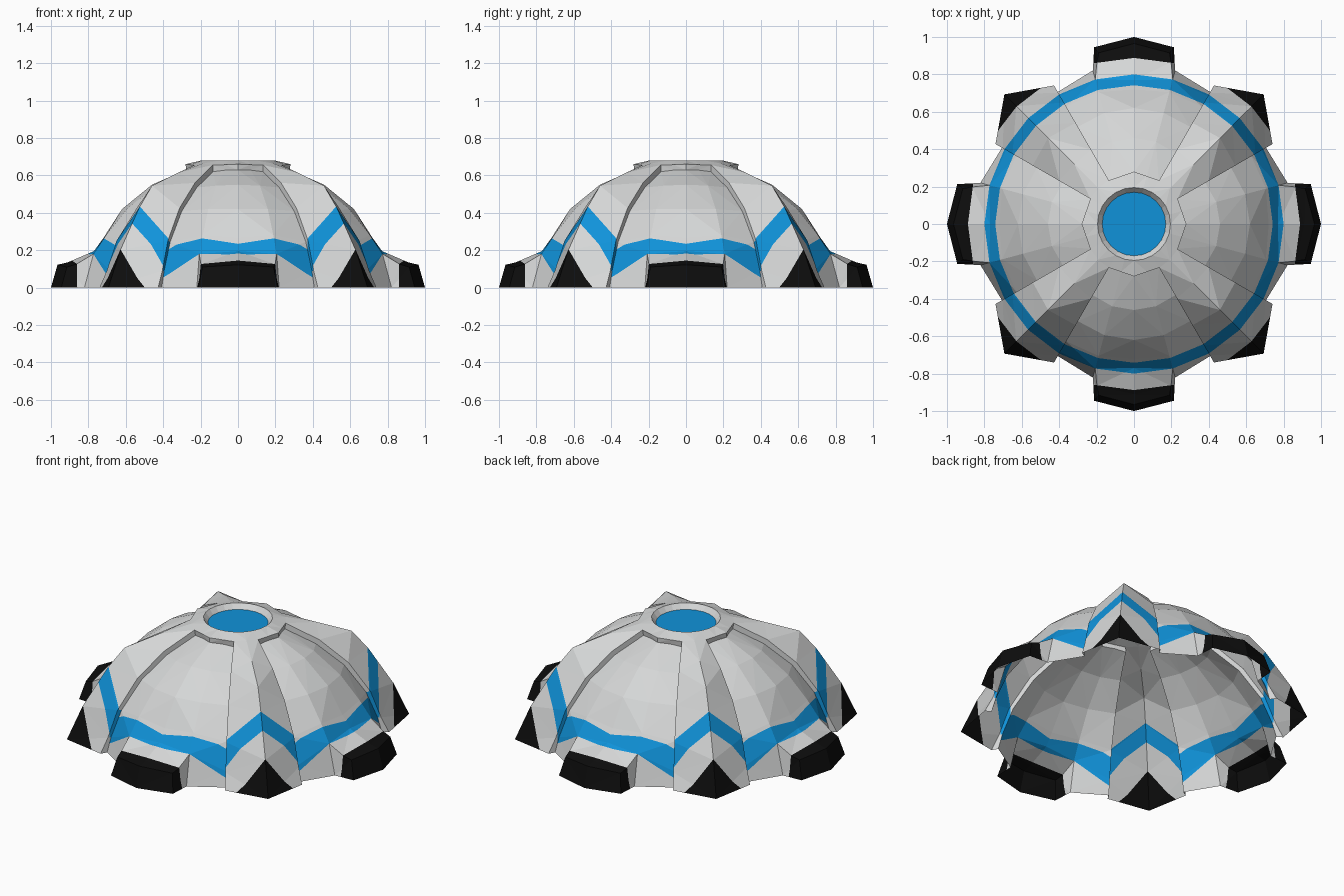
import bpy, bmesh, math
from mathutils import Vector, Matrix

if "Cube" in bpy.data.objects:
    bpy.data.objects.remove(bpy.data.objects["Cube"])

def material(name, rgb):
    m = bpy.data.materials.new(name)
    m.diffuse_color = (*rgb, 1)
    m.use_nodes = True
    m.node_tree.nodes["Principled BSDF"].inputs["Base Color"].default_value = m.diffuse_color
    return m

MATS = [material("pale_grey", (0.67, 0.68, 0.68)),
        material("bright_blue", (0.005, 0.29, 0.70)),
        material("black", (0.004, 0.004, 0.004))]
BLUE_IN, BLUE_OUT, BLACK_IN = 0.742, 0.80, 0.888

# Profiles (radius, height) from the rim up, keyed by direction in degrees
RIB_EDGE = [(.855, 0), (.81, .09), (.75, .25), (.625, .425), (.46, .56), (.27, .655)]
RIB_RIDGE = [(.98, 0), (.89, .2), (.745, .43), (.65, .545), (.45, .615), (.27, .662)]
PANEL = {60: [(.815, 0), (.79, .09), (.725, .245), (.60, .41), (.44, .535), (.265, .62)],
         75: [(.85, 0), (.80, .18), (.73, .28), (.615, .42), (.455, .545), (.26, .628)],
         90: [(.86, 0), (.77, .195), (.72, .265), (.62, .42), (.46, .55), (.278, .63)]}
COLLAR = {60: (.27, .655), 75: (.265, .657), 90: (.28, .66)}

def polar(deg, rz):
    a = math.radians(deg)
    return Vector((rz[0] * math.cos(a), rz[0] * math.sin(a), rz[1]))

def column(deg, profile):
    return [polar(deg, p) for p in profile]

def grid(cols):
    """Faces between neighbouring columns of points."""
    return [(a[i], b[i], b[i + 1], a[i + 1])
            for a, b in zip(cols, cols[1:]) for i in range(len(a) - 1)]

def mirrored(faces, axis_deg):
    """Add the reflection of the faces across a vertical plane."""
    n = polar(axis_deg + 90, (1, 0))
    return faces + [tuple(p - 2 * p.dot(n) * n for p in reversed(f)) for f in faces]

def paint(bm):
    """Cut the sheet along rings and colour faces by radius."""
    step = math.radians(15)
    def geom(faces):
        return list({e for f in faces for e in f.edges} | {v for f in faces for v in f.verts}) + faces
    for k in range(12):
        a = k * step
        bmesh.ops.bisect_plane(bm, geom=geom(bm.faces[:]), dist=1e-5, plane_co=(0, 0, 0),
                               plane_no=(-math.sin(a), math.cos(a), 0))
    for r in (BLUE_IN, BLUE_OUT, BLACK_IN):
        for k in range(24):
            m = (k + .5) * step
            n = Vector((math.cos(m), math.sin(m), 0))
            faces = [f for f in bm.faces
                     if n.dot(f.calc_center_median().to_2d().to_3d().normalized()) > math.cos(step / 2)]
            if faces:
                bmesh.ops.bisect_plane(bm, geom=geom(faces), dist=1e-5,
                                       plane_co=n * r * math.cos(step / 2), plane_no=n)
    for f in bm.faces:
        c = f.calc_center_median()
        a = math.atan2(c.y, c.x)
        m = (math.floor(a / step) + .5) * step
        r = (c.x * math.cos(m) + c.y * math.sin(m)) / math.cos(step / 2)
        f.material_index = 2 if r > BLACK_IN else 1 if BLUE_IN < r < BLUE_OUT else 0

def build(name, faces):
    """Repeat the faces in four quarters and make one object."""
    bm = bmesh.new()
    for q in range(4):
        rot = Matrix.Rotation(q * math.pi / 2, 3, 'Z')
        for f in faces:
            bm.faces.new([bm.verts.new(rot @ p) for p in f])
    bmesh.ops.remove_doubles(bm, verts=bm.verts[:], dist=1e-4)
    bmesh.ops.triangulate(bm, faces=[f for f in bm.faces if len(f.verts) > 3])
    paint(bm)
    bm.normal_update()
    for f in bm.faces:
        if f.normal.dot(f.calc_center_median() + Vector((0, 0, .3))) < 0:
            f.normal_flip()
    me = bpy.data.meshes.new(name)
    bm.to_mesh(me)
    bm.free()
    for m in MATS:
        me.materials.append(m)
    ob = bpy.data.objects.new(name, me)
    bpy.context.collection.objects.link(ob)
    return ob

# Raised corner ribs with a sharp ridge
build("corner_ribs", mirrored(grid([column(45, RIB_RIDGE), column(60, RIB_EDGE)]), 45))

# Sunken wall panels; the lower middle is left open for the feet
c60, c75, c90 = (column(d, PANEL[d]) for d in (60, 75, 90))
build("wall_panels", mirrored(grid([c60, c75]) + grid([c75[1:], c90[1:]]), 90))

# Narrow step between ribs and panels
build("rib_steps", mirrored(grid([column(60, RIB_EDGE), c60]), 90))

# Collar around the roof opening, with its outer step and inner lip
lip = [(.195, .68), (.17, .65)]
top = [column(45, [RIB_RIDGE[-1]] + lip)] + [column(d, [COLLAR[d]] + lip) for d in (60, 75, 90)]
edge = [[polar(d, PANEL[d][-1]), polar(d, COLLAR[d])] for d in (60, 75, 90)]
build("roof_collar", mirrored(grid(top) + grid(edge), 90))

# Feet at the four sides, open underneath
side, outer, tip = c75[0], Vector((.213, .945, 0)), Vector((0, 1, 0))
top_outer, top_tip = Vector((.19, .915, .11)), Vector((0, .965, .122))
mid, mid_side = Vector((0, .91, .135)), Vector((.198, .865, .125))
build("side_feet", mirrored([(outer, tip, top_tip, top_outer),
                             (top_outer, top_tip, mid, mid_side),
                             (mid_side, mid, c90[1], c75[1]),
                             (side, outer, top_outer, mid_side),
                             (side, mid_side, c75[1])], 90))

# Blue disc in the roof opening
bm = bmesh.new()
bmesh.ops.create_circle(bm, cap_ends=True, segments=24, radius=.17,
                        matrix=Matrix.Translation((0, 0, .65)))
me = bpy.data.meshes.new("roof_disc")
bm.to_mesh(me)
bm.free()
me.materials.append(MATS[1])
bpy.context.collection.objects.link(bpy.data.objects.new("roof_disc", me))
